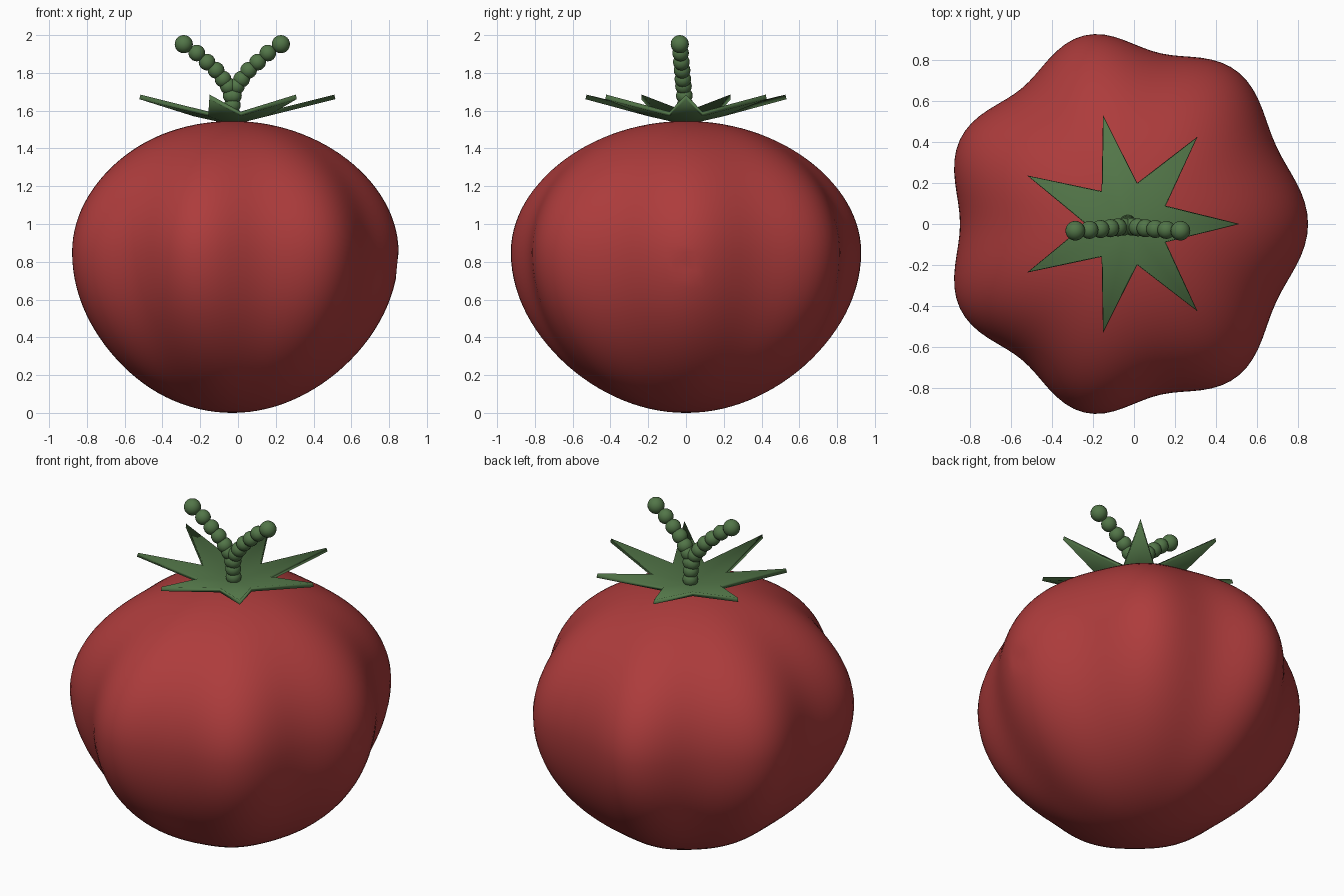
import bpy
import bmesh
import math
from mathutils import Vector

cube = bpy.data.objects.get("Cube")
if cube:
    bpy.data.objects.remove(cube, do_unlink=True)


def material(name, rgb):
    mat = bpy.data.materials.new(name)
    mat.use_nodes = True
    mat.diffuse_color = (*rgb, 1)
    mat.node_tree.nodes["Principled BSDF"].inputs["Base Color"].default_value = (*rgb, 1)
    return mat


RED = material("ripe red", (0.42, 0.045, 0.045))
GREEN = material("leaf green", (0.085, 0.18, 0.065))
LOBES = 7
AXIS_X = -0.03


def add_object(name, bm, mat, smooth_angle):
    bmesh.ops.recalc_face_normals(bm, faces=bm.faces[:])
    mesh = bpy.data.meshes.new(name)
    bm.to_mesh(mesh)
    bm.free()
    obj = bpy.data.objects.new(name, mesh)
    bpy.context.collection.objects.link(obj)
    mesh.materials.append(mat)
    bpy.ops.object.select_all(action="DESELECT")
    obj.select_set(True)
    bpy.context.view_layer.objects.active = obj
    bpy.ops.object.shade_smooth_by_angle(angle=math.radians(smooth_angle))
    return obj


# Fruit body: a squashed sphere whose radius swells into seven lobes
bm = bmesh.new()
bmesh.ops.create_uvsphere(bm, u_segments=112, v_segments=56, radius=1)
for v in bm.verts:
    x, y, z = v.co
    ring = math.hypot(x, y)
    a = math.atan2(y, x)
    wave = math.cos(LOBES * a)
    fill = 0.02 * max(0, math.cos(a)) * (1 - wave) / 2
    r = ring * (0.85 + (0.045 * wave + fill) * ring ** 2)
    if z < 0:
        r *= 1 - 0.05 * z * z
    height = 0.85 + z * (0.695 if z > 0 else 0.85)
    v.co = (r * math.cos(a) - 0.045 * ring ** 2 + AXIS_X * (1 - ring ** 2),
            1.055 * r * math.sin(a), height)

# Small dimple on one lobe
pit = Vector((0.85, 0.01, 0.78))
for v in bm.verts:
    d = (v.co - pit).length
    if d < 0.04:
        v.co.x -= 0.04 * (1 - d / 0.04)
add_object("fruit_body", bm, RED, 60)

# Leaf crown: a shallow seven-pointed star
bm = bmesh.new()
centre = bm.verts.new((AXIS_X, 0, 1.55))
rim = []
for i in range(2 * LOBES):
    a = math.pi * i / LOBES
    r, z = (0.54, 1.685) if i % 2 == 0 else (0.2, 1.595)
    rim.append(bm.verts.new((AXIS_X + r * math.cos(a), r * math.sin(a), z)))
for i, v in enumerate(rim):
    bm.faces.new((centre, v, rim[(i + 1) % len(rim)]))
crown = add_object("leaf_crown", bm, GREEN, 30)
thick = crown.modifiers.new("thickness", "SOLIDIFY")
thick.thickness = 0.025

# Forked stem: overlapping beads along two mirrored branches (offset, height)
path = [(0, 1.58), (0, 1.63), (0.006, 1.68), (0.022, 1.73), (0.049, 1.767),
        (0.086, 1.814), (0.134, 1.857), (0.188, 1.905), (0.257, 1.952)]
for name, side in (("left_stem_branch", 1), ("right_stem_branch", -1)):
    bm = bmesh.new()
    for i, (offset, z) in enumerate(path):
        made = bmesh.ops.create_uvsphere(bm, u_segments=20, v_segments=12,
                                         radius=0.048 if i == 8 else 0.044)
        y = -0.033 * (z - path[0][1]) / (path[-1][1] - path[0][1])
        bmesh.ops.translate(bm, verts=made["verts"],
                            vec=(AXIS_X + side * offset, y, z))
    add_object(name, bm, GREEN, 60)
